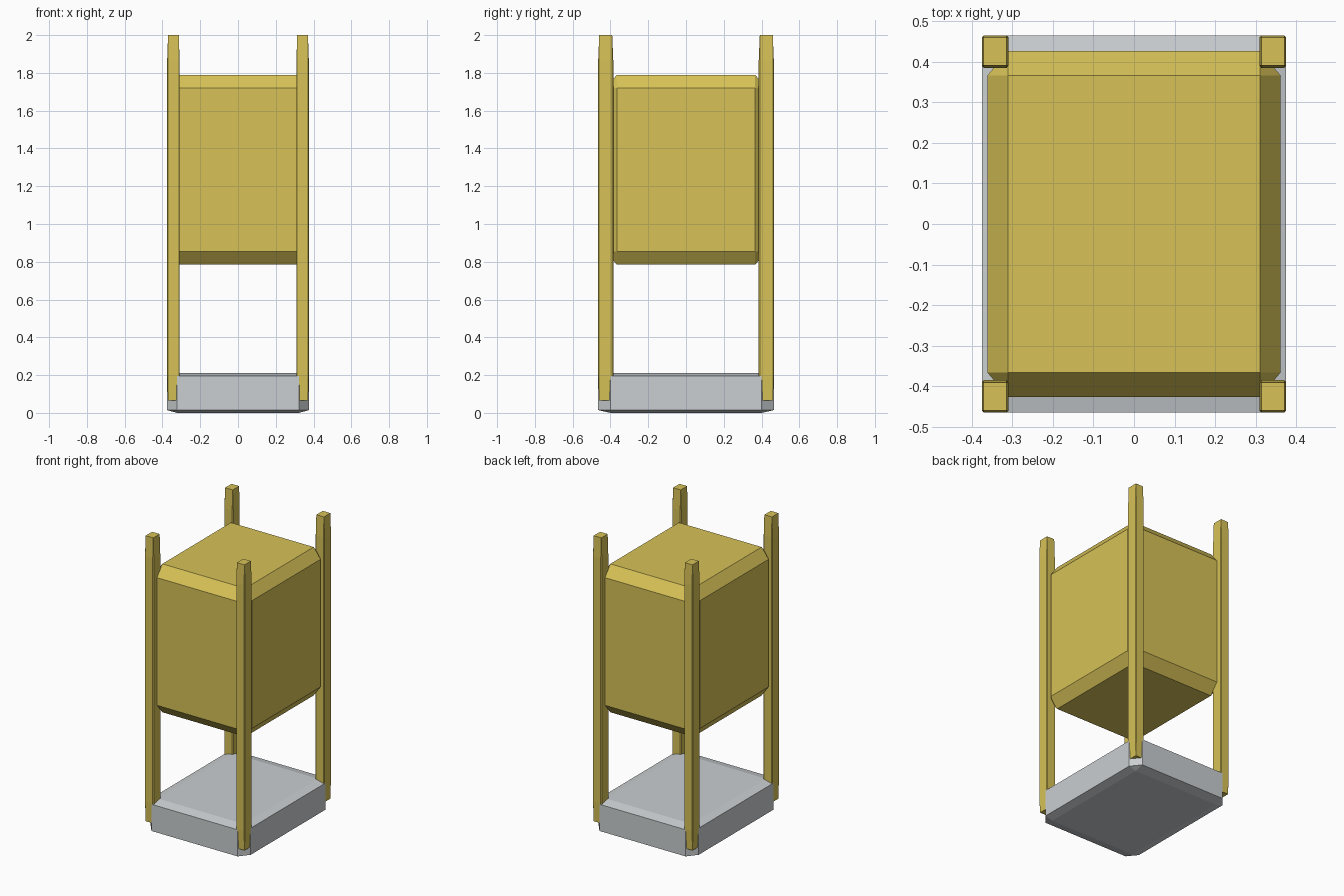
import bpy
import bmesh
from mathutils import Vector

default = bpy.data.objects.get("Cube")
if default:
    bpy.data.objects.remove(default, do_unlink=True)


def make_material(name, rgb):
    mat = bpy.data.materials.new(name)
    mat.use_nodes = True
    color = (*rgb, 1.0)
    mat.diffuse_color = color
    mat.node_tree.nodes["Principled BSDF"].inputs["Base Color"].default_value = color
    return mat


def chamfered_box(name, center, size, mat, chamfer=0.07):
    """Chamfer a unit cube, then stretch it so the chamfer follows the proportions."""
    bm = bmesh.new()
    bmesh.ops.create_cube(bm, size=1.0)
    bmesh.ops.bevel(bm, geom=bm.edges[:], offset=chamfer, segments=1,
                    affect='EDGES', profile=0.5)
    bmesh.ops.scale(bm, vec=Vector(size), verts=bm.verts)
    mesh = bpy.data.meshes.new(name)
    bm.to_mesh(mesh)
    bm.free()
    mesh.materials.append(mat)
    obj = bpy.data.objects.new(name, mesh)
    obj.location = center
    bpy.context.scene.collection.objects.link(obj)
    return obj


yellow = make_material("mustard yellow", (0.68, 0.54, 0.095))
grey = make_material("light grey", (0.59, 0.62, 0.635))

# Base slab and suspended body
chamfered_box("base_slab", (0, 0, 0.105), (0.75, 0.93, 0.21), grey)
chamfered_box("body_box", (0, 0, 1.287), (0.722, 0.852, 1.005), yellow)

# Four corner posts
for side, sx in (("left", 1), ("right", -1)):
    for end, sy in (("front", -1), ("back", 1)):
        chamfered_box(f"{end}_{side}_post", (sx * 0.342, sy * 0.425, 1.033),
                      (0.066, 0.08, 1.934), yellow)
